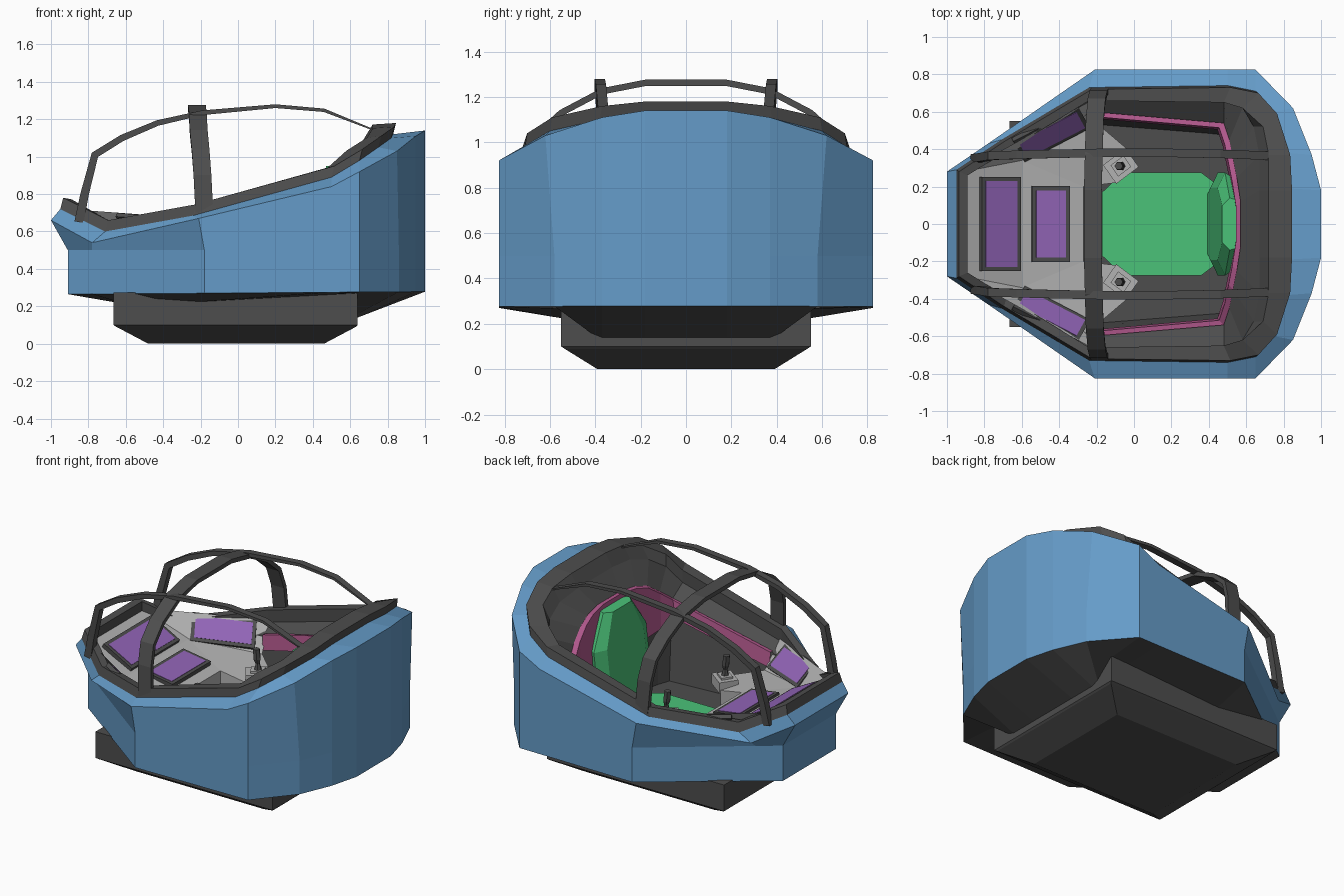
import bpy, bmesh
from mathutils import Vector as V

if "Cube" in bpy.data.objects:
    bpy.data.objects.remove(bpy.data.objects["Cube"])


def material(name, rgb):
    m = bpy.data.materials.new(name)
    m.diffuse_color = (*rgb, 1)
    m.use_nodes = True
    m.node_tree.nodes["Principled BSDF"].inputs["Base Color"].default_value = m.diffuse_color
    return m


BLUE = material("hull_blue", (.13, .33, .58))
DARK = material("dark_grey", (.075, .075, .075))
LIGHT = material("panel_grey", (.45, .45, .45))
GREEN = material("seat_green", (.07, .54, .19))
PURPLE = material("screen_purple", (.29, .13, .48))
PINK = material("trim_pink", (.45, .1, .27))


def make(name, verts, faces, mat):
    bm = bmesh.new()
    vs = [bm.verts.new(v) for v in verts]
    for f in faces:
        bm.faces.new([vs[i] for i in f])
    bmesh.ops.recalc_face_normals(bm, faces=bm.faces)
    me = bpy.data.meshes.new(name)
    bm.to_mesh(me)
    bm.free()
    me.materials.append(mat)
    ob = bpy.data.objects.new(name, me)
    bpy.context.collection.objects.link(ob)
    return ob


def loft(name, rings, mat, cap0=False, cap1=False, closed=True, loop=False):
    """Skin a stack of equal point rings."""
    n, m = len(rings[0]), len(rings)
    verts = [p for r in rings for p in r]
    faces = []
    for k in range(m if loop else m - 1):
        a, b = k * n, (k + 1) % m * n
        for i in range(n if closed else n - 1):
            j = (i + 1) % n
            faces.append((a + i, a + j, b + j, b + i))
    if cap0:
        faces.append(tuple(range(n)))
    if cap1:
        faces.append(tuple(range((m - 1) * n, m * n)))
    return make(name, verts, faces, mat)


def mirror(half):
    """Full ring from the +y half, nose to rear."""
    return list(half) + [(x, -y, z) for x, y, z in reversed(half)]


def obox(name, c, a, b, h, mat):
    """Box from centre, two half-axis vectors and half thickness."""
    c, a, b = V(c), V(a), V(b)
    n = a.cross(b).normalized() * h
    rings = [[c + a * s + b * t + n * k for s, t in ((-1, -1), (1, -1), (1, 1), (-1, 1))]
             for k in (-1, 1)]
    return loft(name, rings, mat, True, True)


def band(name, pts, wdir, w, ts, mat=DARK):
    """Flat strap swept along a path."""
    pts, wdir = [V(p) for p in pts], V(wdir)
    rings = []
    for i, p in enumerate(pts):
        t = (pts[min(i + 1, len(pts) - 1)] - pts[max(i - 1, 0)]).normalized()
        n = t.cross(wdir).normalized() * ts[i] / 2
        s = wdir * w / 2
        rings.append([p + s + n, p - s + n, p - s - n, p + s - n])
    return loft(name, rings, mat, True, True)


# hull half loops, nose to rear
upper = [(-1, .28, .66), (-.78, .43, .54), (-.21, .825, .67), (.5, .825, .84),
         (.65, .825, .92), (.85, .62, 1.03), (.95, .37, 1.11), (1, .18, 1.14)]
lip = [(-.95, .29, .72), (-.71, .45, .6), (-.24, .73, .685), (.5, .74, .89),
       (.65, .71, .98), (.75, .6, 1.05), (.82, .38, 1.1), (.83, .19, 1.12)]
mid = [(-.91, .28, .5), (-.78, .377, .5), (-.18, .825, .5), (.5, .825, .5),
       (.65, .825, .5), (.86, .58, .5), (.95, .37, .5), (1, .18, .5)]
belly = [(-.65, .2, .22), (-.63, .35, .22), (-.2, .55, .225), (.5, .55, .265),
         (.63, .55, .27), (.64, .42, .16), (.64, .37, .14), (.64, .18, .14)]
bottom = [(x, y, .265 + .007 * (x + .9)) for x, y, z in mid]
loft("hull", [mirror(r) for r in (lip, upper, mid, bottom)], BLUE)
loft("hull_underside", [mirror(r) for r in (bottom, belly)], DARK, cap1=True)

# stepped base
rings = [[(x0, -y, z), (x1, -y, z), (x1, y, z), (x0, y, z)] for x0, x1, y, z in
         ((-.665, .64, .55, .275), (-.665, .64, .55, .1), (-.65, .63, .535, .09), (-.48, .46, .39, .005 - .005))]
loft("base", rings, DARK, True, True)

# cockpit rim
inner_xy = [(-.89, .26), (-.68, .39), (-.24, .66), (.48, .65), (.58, .62),
            (.64, .52), (.67, .37), (.67, .18)]
top = [(x + .015, y - .01, z + .06) for x, y, z in lip]
inner_top = [(x + .05 * (x > .6), y, l[2] + .052) for (x, y), l in zip(inner_xy, lip)]
inner_low = [(x, y, l[2] - .03) for (x, y), l in zip(inner_xy, lip)]
loft("cockpit_rim", [mirror(r) for r in (lip, top, inner_top, inner_low)], DARK, loop=True)

# inner tub
ledge = [(-.86, .25, .6), (-.66, .37, .56), (-.22, .6, .6), (.48, .54, .79),
         (.51, .45, .86), (.53, .35, .93), (.55, .25, .96), (.57, .12, .97)]
floor = [(x * .95, y * .88, .25) for x, y, z in ledge]
loft("inner_tub", [mirror(r) for r in (inner_low, ledge, floor)], DARK, cap1=True)

# pink trim standing off the tub wall
lows = [.51, .69, .64, .62, .6, .6]


def trim(inset, zs):
    half = [(x - inset * (x > .4), y - inset, z) for (x, y, _), z in zip(ledge[2:], zs)]
    return mirror(half)


his = [p[2] + .01 for p in ledge[2:]]
loft("wall_trim", [trim(0, his), trim(.025, his), trim(.035, lows), trim(.01, lows)],
     PINK, closed=False)

# dashboard
d = [(-.91, .28, .72), (-.6, .34, .57), (-.2, .54, .5), (-.23, .66, .67),
     (.0, .37, .47), (-.1, .22, .46), (-.27, .2, .5),
     (.0, .37, .26), (-.1, .22, .26), (-.27, .2, .26), (-.2, .54, .26)]
k = len(d)
verts = d + [(x, -y, z) for x, y, z in d]
faces = [(0, 1, 1 + k, k), (1, 6, 6 + k, 1 + k), (6, 9, 9 + k, 6 + k)]
for o in (0, k):
    faces += [tuple(i + o for i in f) for f in
              ((0, 3, 2, 1), (1, 2, 4, 5, 6), (2, 10, 7, 4), (4, 7, 8, 5), (5, 8, 9, 6))]
make("dashboard", verts, faces, LIGHT)


# framed screens
def screen(name, c, a, b):
    c, a, b = V(c), V(a), V(b)
    nrm = a.cross(b).normalized()
    obox(name + "_frame", c, a * (1 + .022 / a.length), b * (1 + .022 / b.length), .014, DARK)
    obox(name, c + nrm * .009, a, b, .008, PURPLE)


screen("main_screen", (-.715, 0, .64), (.085, 0, -.045), (0, .23, 0))
screen("lower_screen", (-.445, 0, .545), (.08, 0, -.012), (0, .18, 0))
for s, side in ((1, "left"), (-1, "right")):
    a, b = V((.155, .08 * s, -.012)), V((-.023, .042 * s, .05))
    screen(side + "_screen", (-.445, .485 * s, .61), a * s, b)

    # joystick on a tilted block
    obox(side + "_stick_block", (-.07, .31 * s, .475), (.06, .045 * s, 0), (-.035, .05 * s, 0), .035, LIGHT)
    obox(side + "_stick_plate", (-.07, .31 * s, .515), (.035, .026 * s, 0), (-.02, .03 * s, 0), .008, LIGHT)
    ring = lambda x, z, r: [(x + r * dx, .31 * s + r * dy, z) for dx, dy in
                            ((1, 0), (.5, .87), (-.5, .87), (-1, 0), (-.5, -.87), (.5, -.87))]
    loft(side + "_stick", [ring(-.07, .52, .025), ring(-.072, .56, .014),
                           ring(-.076, .59, .024), ring(-.082, .655, .022)], DARK, True, True)

    # lengthwise canopy bar
    path = [(-.85, .65), (-.82, .8), (-.765, 1.01), (-.62, 1.1), (-.43, 1.18),
            (-.19, 1.235), (.2, 1.27), (.46, 1.248), (.72, 1.145)]
    ys = [.35, .355, .365, .37, .375, .38, .38, .375, .365]
    band(side + "_canopy_bar", [(x, y * s, z) for (x, z), y in zip(path, ys)], (0, 1, 0),
         .045, [.05, .045, .04, .035, .03, .025, .02, .018, .008])

# cross arch of the canopy
arch = [(-.18, .715, .7), (-.19, .7, .9), (-.2, .66, 1.03), (-.21, .55, 1.13),
        (-.215, .37, 1.225), (-.22, .18, 1.262)]
band("canopy_arch", mirror(arch), (1, 0, 0), .095, [.028] * 12)

# seat
pan = [(-.17, .17), (-.06, .275), (.36, .275), (.46, .2)]
loft("seat_pan", [mirror([(x, y, z) for x, y in pan]) for z in (.24, .3)], GREEN, True, True)
back = [(.22, .27), (.275, .42), (.275, .74), (.14, .95)]
face = lambda off, g: [(.39 + (z - .27) * .12 + off, y * g * s, z) for s, o in ((1, 1), (-1, -1))
                       for y, z in back[::o]]
loft("seat_back", [face(0, .7), face(.04, 1), face(.085, .9)], GREEN, True, True)
